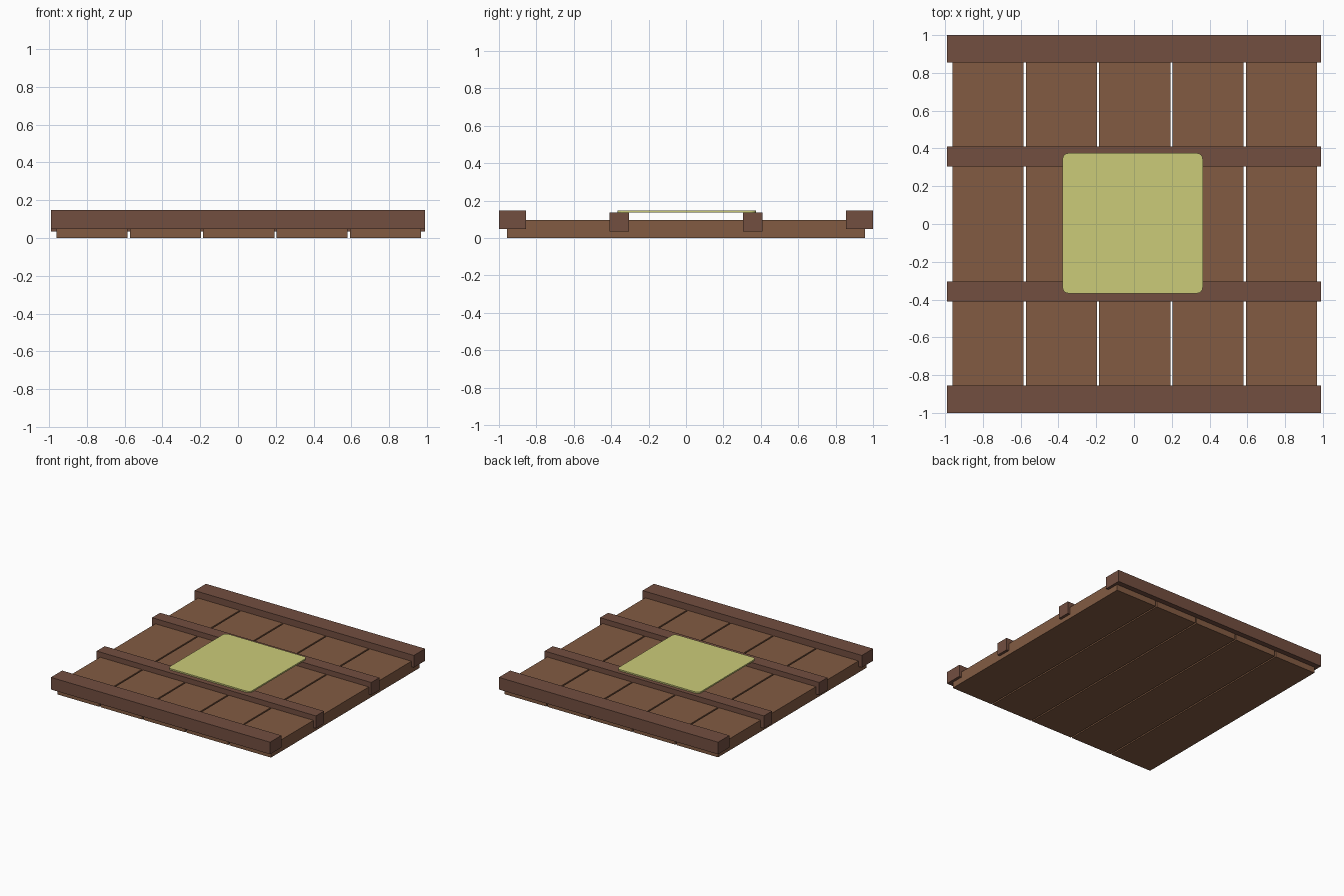
import bpy
import bmesh

if "Cube" in bpy.data.objects:
    bpy.data.objects.remove(bpy.data.objects["Cube"])


def material(name, color):
    m = bpy.data.materials.new(name)
    m.diffuse_color = (*color, 1)
    m.use_nodes = True
    m.node_tree.nodes["Principled BSDF"].inputs["Base Color"].default_value = m.diffuse_color
    return m


PLANK = material("plank_wood", (0.225, 0.105, 0.055))
RAIL = material("rail_wood", (0.17, 0.077, 0.051))
PANEL = material("panel_yellow", (0.60, 0.60, 0.19))


def box(name, x, y, z, mat, corner=0):
    """Box from (min, max) ranges; corner rounds the vertical edges."""
    bm = bmesh.new()
    bmesh.ops.create_cube(bm, size=1)
    for v in bm.verts:
        v.co = [(r[0] + r[1]) / 2 + c * (r[1] - r[0])
                for c, r in zip(v.co, (x, y, z))]
    if corner:
        upright = [e for e in bm.edges
                   if abs(e.verts[0].co.z - e.verts[1].co.z) > 1e-4]
        bmesh.ops.bevel(bm, geom=upright, offset=corner, segments=4,
                        profile=0.5, affect='EDGES')
    mesh = bpy.data.meshes.new(name)
    bm.to_mesh(mesh)
    bm.free()
    mesh.materials.append(mat)
    ob = bpy.data.objects.new(name, mesh)
    bpy.context.collection.objects.link(ob)
    return ob


# Five planks running front to back
for i in range(5):
    cx = 0.004 + (i - 2) * 0.388
    box(f"plank_{i + 1}", (cx - 0.188, cx + 0.188), (-0.957, 0.957),
        (0, 0.095), PLANK)

# Thick end rails and thinner middle rails across the planks
for side, s in (("front", -1), ("back", 1)):
    box(f"{side}_end_rail", (-0.99, 0.99), sorted((s * 0.855, s * 1.0)),
        (0.049, 0.148), RAIL)
    box(f"{side}_middle_rail", (-0.99, 0.99), sorted((s * 0.305, s * 0.409)),
        (0.035, 0.137), RAIL)

# Thin rounded panel resting on the middle rails
box("centre_panel", (-0.378, 0.364), (-0.367, 0.375), (0.136, 0.148),
    PANEL, corner=0.03)
